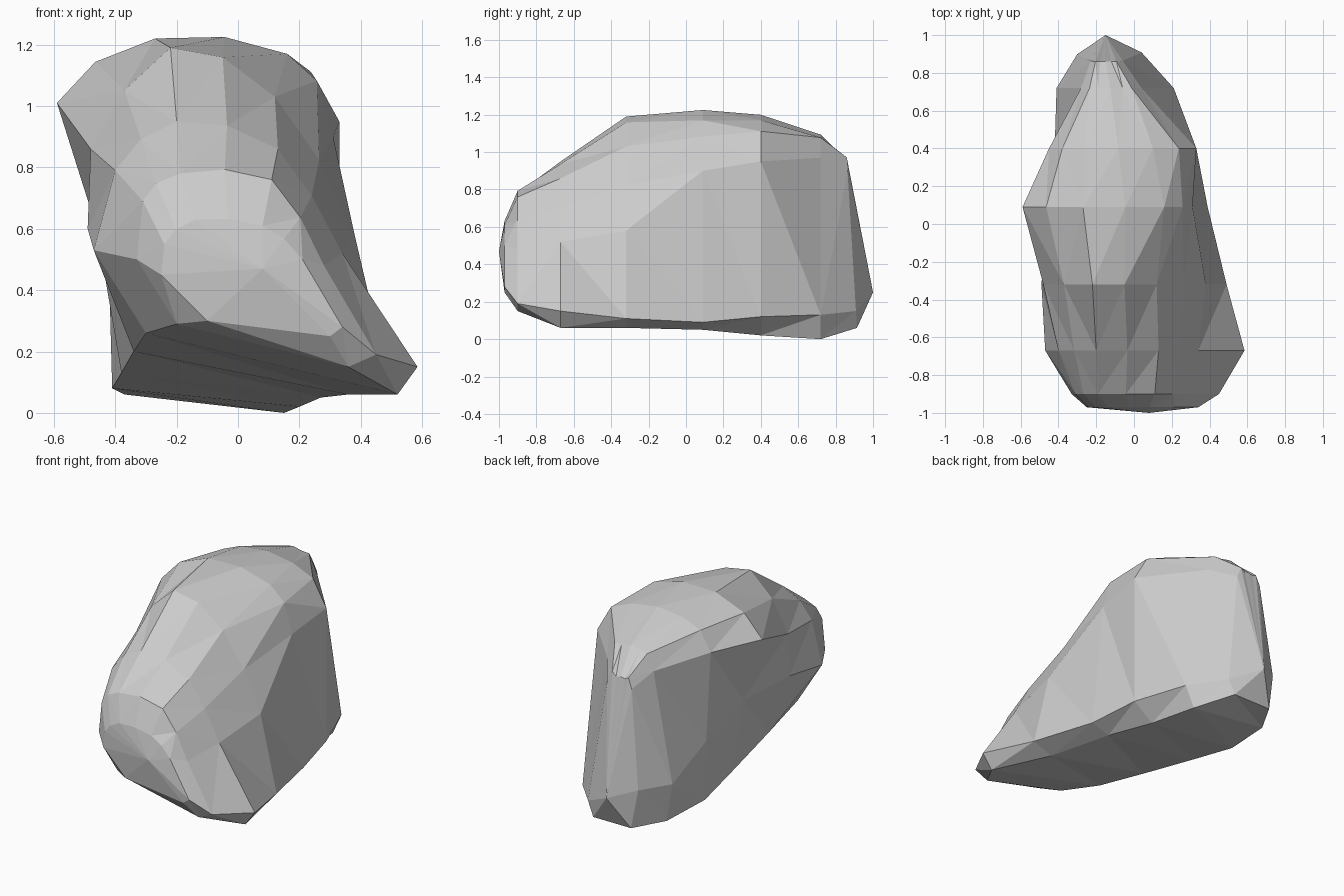
import bpy, bmesh

if "Cube" in bpy.data.objects:
    bpy.data.objects.remove(bpy.data.objects["Cube"])

# Rock cross-sections along y: (x, z) outline running from bottom right,
# up the right side, over the top, and down the left side
SECTIONS = [
    (-0.97, [(.30, .25), (.34, .28), (.21, .50), (.08, .61), (-.14, .63), (-.24, .55), (-.25, .45), (-.10, .30)]),
    (-0.90, [(.36, .15), (.45, .19), (.28, .48), (.11, .76), (-.19, .78), (-.31, .69), (-.33, .50), (-.20, .29)]),
    (-0.67, [(.52, .06), (.585, .15), (.34, .52), (.13, .86), (-.20, .95), (-.40, .79), (-.47, .53), (-.30, .26)]),
    (-0.32, [(.36, .06), (.49, .11), (.38, .58), (.12, 1.03), (-.22, 1.19), (-.48, .86), (-.49, .60), (-.34, .20)]),
    (0.09, [(.27, .05), (.39, .09), (.31, .90), (.16, 1.17), (-.27, 1.22), (-.59, 1.01), (-.46, .60), (-.38, .13)]),
    (0.40, [(.20, .02), (.33, .12), (.33, .95), (.10, 1.17), (-.26, 1.18), (-.45, 1.01), (-.42, .45), (-.41, .08)]),
    (0.72, [(.15, .00), (.21, .13), (.04, .97), (-.06, 1.08), (-.19, 1.08), (-.28, .97), (-.41, .30), (-.37, .06)]),
    (0.86, [(.00, .06), (.04, .15), (-.06, .90), (-.12, .95), (-.18, .95), (-.23, .90), (-.30, .30), (-.26, .06)]),
]
FRONT_TIP = (0.08, -1.0, 0.47)
BACK_TIP = (-0.15, 1.0, 0.25)


def rounded(outline):
    """Add one bulged midpoint on each of the three dome segments."""
    points = []
    for i, p in enumerate(outline):
        points.append(p)
        if 2 <= i <= 4:
            a, c, d = outline[i - 1], outline[i + 1], outline[i + 2]
            points.append(tuple((9 * (p[k] + c[k]) - a[k] - d[k]) / 16 for k in (0, 1)))
    return points


bm = bmesh.new()
rings = []
for y, outline in SECTIONS:
    lean = 0.06 if y == SECTIONS[-1][0] else 0.0    # back face leans out at the foot
    rings.append([bm.verts.new((x, y + lean * (0.96 - z), z)) for x, z in rounded(outline)])
n = len(rings[0])

# Side facets between neighbouring sections
for a, b in zip(rings, rings[1:]):
    for i in range(n):
        j = (i + 1) % n
        bm.faces.new((a[i], a[j], b[j], b[i]))

# Pointed front and back ends
for ring, tip in ((rings[0], FRONT_TIP), (rings[-1], BACK_TIP)):
    centre = bm.verts.new(tip)
    for i in range(n):
        bm.faces.new((ring[i], ring[(i + 1) % n], centre))

bmesh.ops.recalc_face_normals(bm, faces=bm.faces[:])
bmesh.ops.triangulate(bm, faces=bm.faces[:], quad_method='SHORT_EDGE')

mesh = bpy.data.meshes.new("rock")
bm.to_mesh(mesh)
bm.free()
rock = bpy.data.objects.new("rock", mesh)
bpy.context.collection.objects.link(rock)
